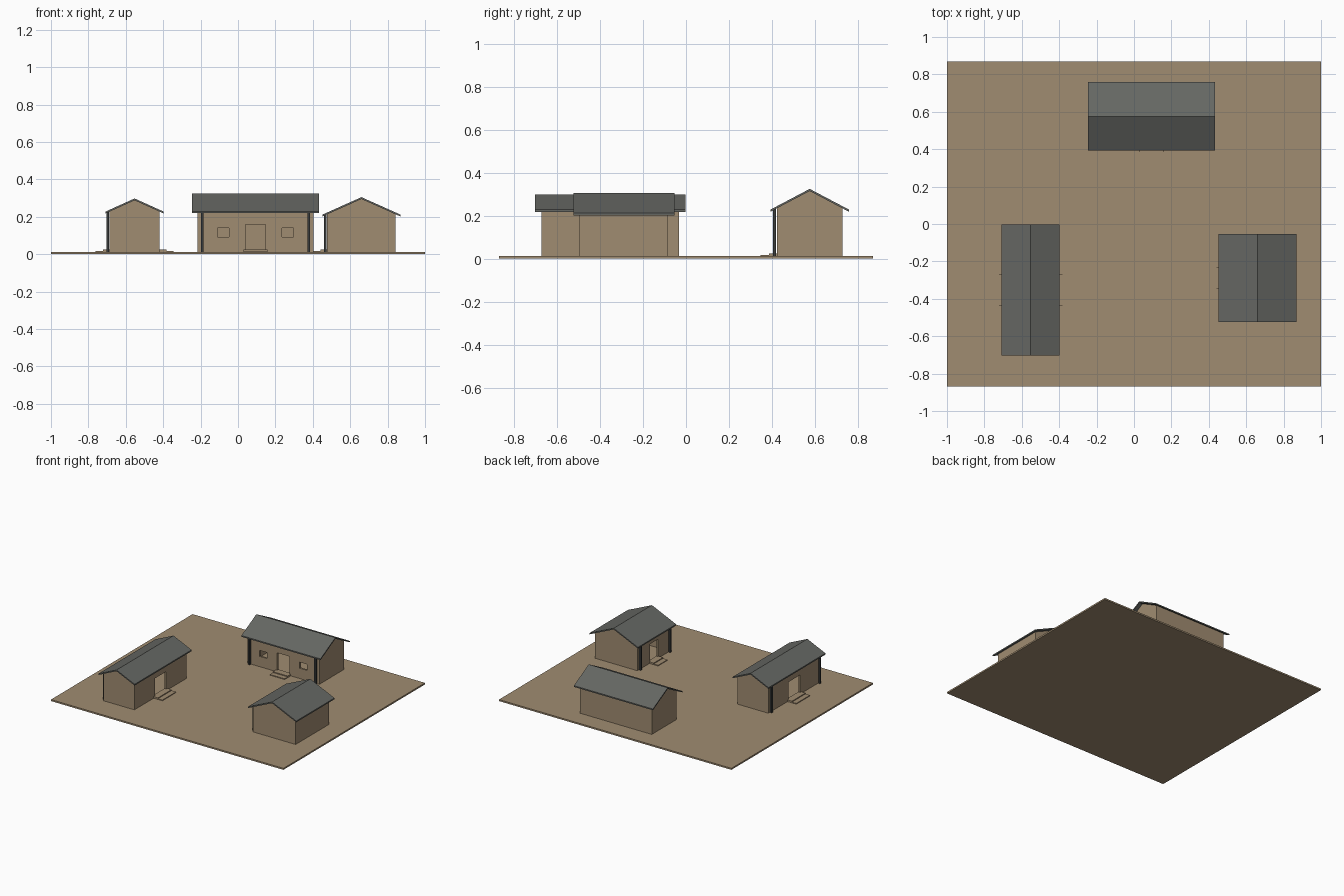
import bpy, bmesh, math
from mathutils import Matrix

if "Cube" in bpy.data.objects:
    bpy.data.objects.remove(bpy.data.objects["Cube"])


def material(name, rgb):
    m = bpy.data.materials.new(name)
    m.diffuse_color = (*rgb, 1)
    m.use_nodes = True
    m.node_tree.nodes["Principled BSDF"].inputs["Base Color"].default_value = m.diffuse_color
    return m


TAN = material("tan_earth", (0.352, 0.262, 0.165))
ROOF = material("slate_grey", (0.130, 0.135, 0.124))
DARK = material("dark_timber", (0.040, 0.043, 0.043))
G = 0.012  # ground thickness


def prism(name, profile, x0, x1, mat, xf=Matrix()):
    """Extrude a (y, z) profile along x."""
    bm = bmesh.new()
    a = [bm.verts.new((x0, y, z)) for y, z in profile]
    b = [bm.verts.new((x1, y, z)) for y, z in profile]
    bm.faces.new(a)
    bm.faces.new(b[::-1])
    n = len(a)
    for i in range(n):
        j = (i + 1) % n
        bm.faces.new((a[j], a[i], b[i], b[j]))
    bmesh.ops.recalc_face_normals(bm, faces=bm.faces)
    bm.transform(xf)
    me = bpy.data.meshes.new(name)
    bm.to_mesh(me)
    bm.free()
    me.materials.append(mat)
    ob = bpy.data.objects.new(name, me)
    bpy.context.collection.objects.link(ob)
    return ob


def box(name, x0, x1, y0, y1, z0, z1, mat, xf=Matrix()):
    return prism(name, [(y0, z0), (y1, z0), (y1, z1), (y0, z1)], x0, x1, mat, xf)


def cut(ob, cutter):
    mod = ob.modifiers.new("cut", 'BOOLEAN')
    mod.operation = 'DIFFERENCE'
    mod.solver = 'EXACT'
    mod.object = cutter
    bpy.context.view_layer.objects.active = ob
    bpy.ops.object.modifier_apply(modifier=mod.name)
    bpy.data.objects.remove(cutter, do_unlink=True)


def house(name, cx, cy, turn, wl, ww, rl, rw, peak, eave, door, windows=(), back_door=False):
    """Ridge along local x, front on local -y."""
    xf = Matrix.Translation((cx, cy, 0)) @ Matrix.Rotation(math.radians(turn), 4, 'Z')
    t, wt = 0.01, 0.015
    slope = (peak - eave) / rw
    under = lambda y: peak - t - slope * abs(y)

    # hollow gabled walls
    walls = prism(name + "_walls", [(-ww, G), (ww, G), (ww, under(ww)), (0, under(0)),
                                    (-ww, under(ww))], -wl, wl, TAN, xf)
    cut(walls, box("cutter", -wl + wt, wl - wt, -ww + wt, ww - wt, -0.1, 0.6, TAN, xf))
    # doorways and windows
    sides = (-1, 1) if back_door else (-1,)
    for s in sides:
        ya, yb = sorted((s * (ww - 0.03), s * (ww + 0.03)))
        cut(walls, box("cutter", -door, door, ya, yb, -0.05, 0.16, TAN, xf))
    for x in windows:
        cut(walls, box("cutter", x - 0.031, x + 0.031, -ww - 0.03, -ww + 0.03,
                       0.092, 0.139, TAN, xf))

    # thin gable roof
    prism(name + "_roof", [(-rw, eave - t), (0, peak - t), (rw, eave - t), (rw, eave),
                           (0, peak), (-rw, eave)], -rl, rl, ROOF, xf)

    # two shallow steps at each door
    sw = door * 1.2
    for s in sides:
        for label, out, top in (("lower", 0.075, 0.018), ("upper", 0.037, 0.025)):
            ya, yb = sorted((s * (ww - wt), s * (ww + out)))
            box(f"{name}_{label}_step", -sw, sw, ya, yb, G - 0.002, top, TAN, xf)

    # porch posts
    for s in (-1, 1):
        x, y = s * (wl - 0.025), -ww - 0.01
        box(name + "_post", x - 0.007, x + 0.007, y - 0.007, y + 0.007,
            G, under(y) + 0.002, DARK, xf)


# courtyard slab
box("courtyard", -1, 1, -0.87, 0.87, 0, G, TAN)

house("main_house", 0.094, 0.576, 0, 0.31, 0.153, 0.34, 0.182, 0.325, 0.229,
      0.053, windows=(-0.172, 0.172))
house("left_house", -0.553, -0.353, -90, 0.321, 0.133, 0.35, 0.155, 0.298, 0.228,
      0.07, back_door=True)
house("right_house", 0.66, -0.289, -90, 0.206, 0.183, 0.235, 0.208, 0.305, 0.212, 0.048)
